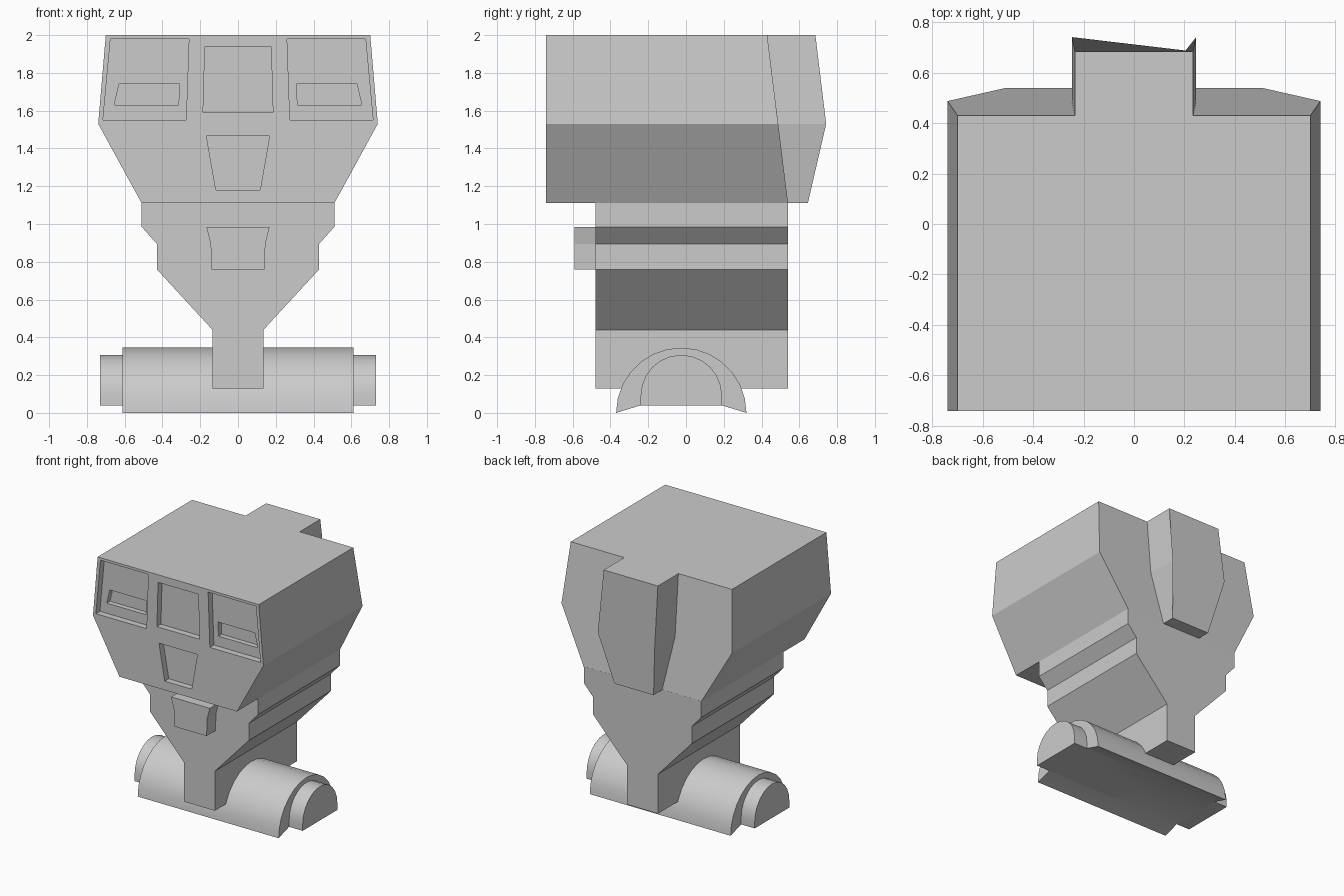
import bpy, bmesh
from math import sin, cos, pi

if "Cube" in bpy.data.objects:
    bpy.data.objects.remove(bpy.data.objects["Cube"])


def loft(name, ring_a, ring_b):
    """Closed solid between two matching rings of points."""
    bm = bmesh.new()
    a = [bm.verts.new(p) for p in ring_a]
    b = [bm.verts.new(p) for p in ring_b]
    bm.faces.new(a)
    bm.faces.new(b[::-1])
    for i in range(len(a)):
        j = (i + 1) % len(a)
        bm.faces.new((a[j], a[i], b[i], b[j]))
    bmesh.ops.recalc_face_normals(bm, faces=bm.faces)
    mesh = bpy.data.meshes.new(name)
    bm.to_mesh(mesh)
    bm.free()
    ob = bpy.data.objects.new(name, mesh)
    bpy.context.collection.objects.link(ob)
    return ob


def prism(name, pts, y0, y1):
    """Extrude an x,z profile in y; y1 is one value or one per point."""
    ys = y1 if isinstance(y1, list) else [y1] * len(pts)
    return loft(name, [(x, y0, z) for x, z in pts],
                [(x, y, z) for (x, z), y in zip(pts, ys)])


def mirrored(half):
    return half + [(-x, z) for x, z in reversed(half)]


def both(ys):
    return ys + ys[::-1]


def activate(ob):
    bpy.ops.object.select_all(action='DESELECT')
    ob.select_set(True)
    bpy.context.view_layer.objects.active = ob


# Head with slanted back
head = prism("head", mirrored([(0.70, 2.0), (0.74, 1.53), (0.51, 1.11)]),
             -0.742, both([0.43, 0.488, 0.54]))

# Recessed panels in the face, the outer two with a deeper slot
panel = [(0.26, 1.98), (0.675, 1.98), (0.715, 1.55), (0.275, 1.55)]
slot = [(0.31, 1.74), (0.63, 1.74), (0.655, 1.63), (0.315, 1.63)]
cuts = [(mirrored([(0.175, 1.94), (0.185, 1.59)]), 0.05),
        (mirrored([(0.167, 1.465), (0.117, 1.18)]), 0.05)]
for s in (1, -1):
    cuts.append(([(s * x, z) for x, z in panel], 0.05))
    cuts.append(([(s * x, z) for x, z in slot], 0.09))
for pts, depth in cuts:
    cutter = prism("panel_cutter", pts, -0.9, -0.742 + depth)
    cutter.hide_render = True
    mod = head.modifiers.new("recess", 'BOOLEAN')
    mod.operation = 'DIFFERENCE'
    mod.solver = 'EXACT'
    mod.object = cutter
    activate(head)
    bpy.ops.object.modifier_apply(modifier=mod.name)
    bpy.data.objects.remove(cutter)

# Spine block on the back of the head
prism("back_block", mirrored([(0.235, 2.0), (0.247, 1.53), (0.17, 1.11)]),
      0.38, both([0.685, 0.742, 0.645]))

# Stepped body tapering to the stem
prism("body", mirrored([(0.51, 1.115), (0.51, 0.985), (0.43, 0.895),
                        (0.43, 0.76), (0.135, 0.44), (0.135, 0.13)]), -0.48, 0.54)

# Small block on the chest
prism("chest_block", mirrored([(0.168, 0.985), (0.145, 0.895), (0.14, 0.76)]),
      -0.59, -0.47)


# Rounded foot roller and its narrower end caps
def arch(name, r, cz, base, half_len, n):
    pts = [(-0.025 + r * cos(pi * i / n), cz + r * sin(pi * i / n))
           for i in range(n + 1)] + base
    ob = loft(name, [(-half_len, y, z) for y, z in pts],
              [(half_len, y, z) for y, z in pts])
    activate(ob)
    bpy.ops.object.shade_smooth_by_angle()


floor = [(-0.24, 0.04), (0.19, 0.04)]
arch("foot_roller", 0.345, 0.0, floor, 0.612, 14)
arch("foot_end_caps", 0.215, 0.092, floor, 0.73, 12)
